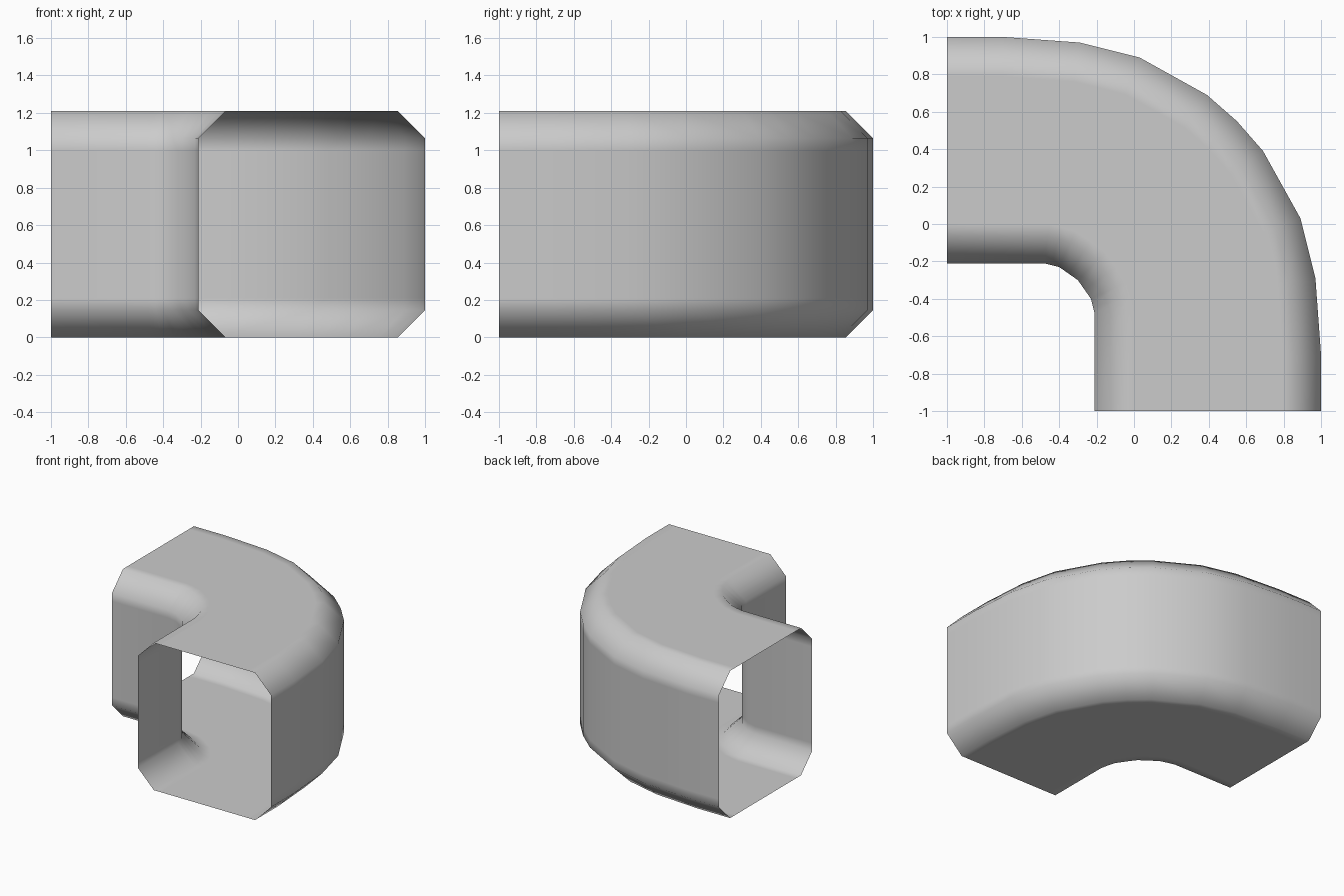
import bpy
import bmesh
from mathutils import Vector

cube = bpy.data.objects.get("Cube")
if cube:
    bpy.data.objects.remove(cube, do_unlink=True)

HEIGHT, CHAMFER, SUPPORT = 1.21, 0.145, 0.21

grey = bpy.data.materials.new("light_grey")
grey.use_nodes = True
colour = (0.6, 0.6, 0.6, 1)
grey.diffuse_color = colour
grey.node_tree.nodes["Principled BSDF"].inputs["Base Color"].default_value = colour


def mirrored(half):
    """Complete a half path by reflecting it across the bend's diagonal."""
    points = [Vector(p) for p in half]
    return points + [Vector((p.y, p.x)) for p in reversed(points[:-1])]


def offset(path, distance):
    """Shift a path to its right-hand side."""
    result = []
    for i, p in enumerate(path):
        tangent = Vector((0, 0))
        if i > 0:
            tangent += (p - path[i - 1]).normalized()
        if i < len(path) - 1:
            tangent += (path[i + 1] - p).normalized()
        tangent.normalize()
        result.append(p + Vector((tangent.y, -tangent.x)) * distance)
    return result


# Plan outlines of the outer and inner walls, up to the diagonal
outer = mirrored([(-1, 1), (-0.7, 1), (-0.29, 0.97), (0.03, 0.89), (0.39, 0.69), (0.55, 0.55)])
inner = mirrored([(-1, -0.21), (-0.48, -0.21), (-0.44, -0.22), (-0.4, -0.23),
                  (-0.35, -0.265), (-0.3, -0.3)])

# Chamfered section as (inset, height), from the floor to the roof
side = [(SUPPORT, 0), (CHAMFER, 0), (0, CHAMFER), (0, SUPPORT)]
side += [(inset, HEIGHT - z) for inset, z in reversed(side)]
rails = [(offset(outer, d), z) for d, z in side]
rails += [(offset(inner, -d), z) for d, z in reversed(side)]

# Open-ended duct skin
bm = bmesh.new()
grid = [[bm.verts.new((p.x, p.y, z)) for p in path] for path, z in rails]
for k, rail in enumerate(grid):
    following = grid[(k + 1) % len(grid)]
    for i in range(len(rail) - 1):
        bm.faces.new((rail[i], following[i], following[i + 1], rail[i + 1]))
bmesh.ops.recalc_face_normals(bm, faces=bm.faces)
# An open skin may come out reversed, so point the roof upwards
roof = max(bm.faces, key=lambda f: (round(f.calc_center_median().z, 3), f.calc_area()))
if roof.normal.z < 0:
    bmesh.ops.reverse_faces(bm, faces=bm.faces)
for face in bm.faces:
    face.smooth = True

mesh = bpy.data.meshes.new("duct_elbow")
bm.to_mesh(mesh)
bm.free()
mesh.materials.append(grey)
duct = bpy.data.objects.new("duct_elbow", mesh)
bpy.context.collection.objects.link(duct)
